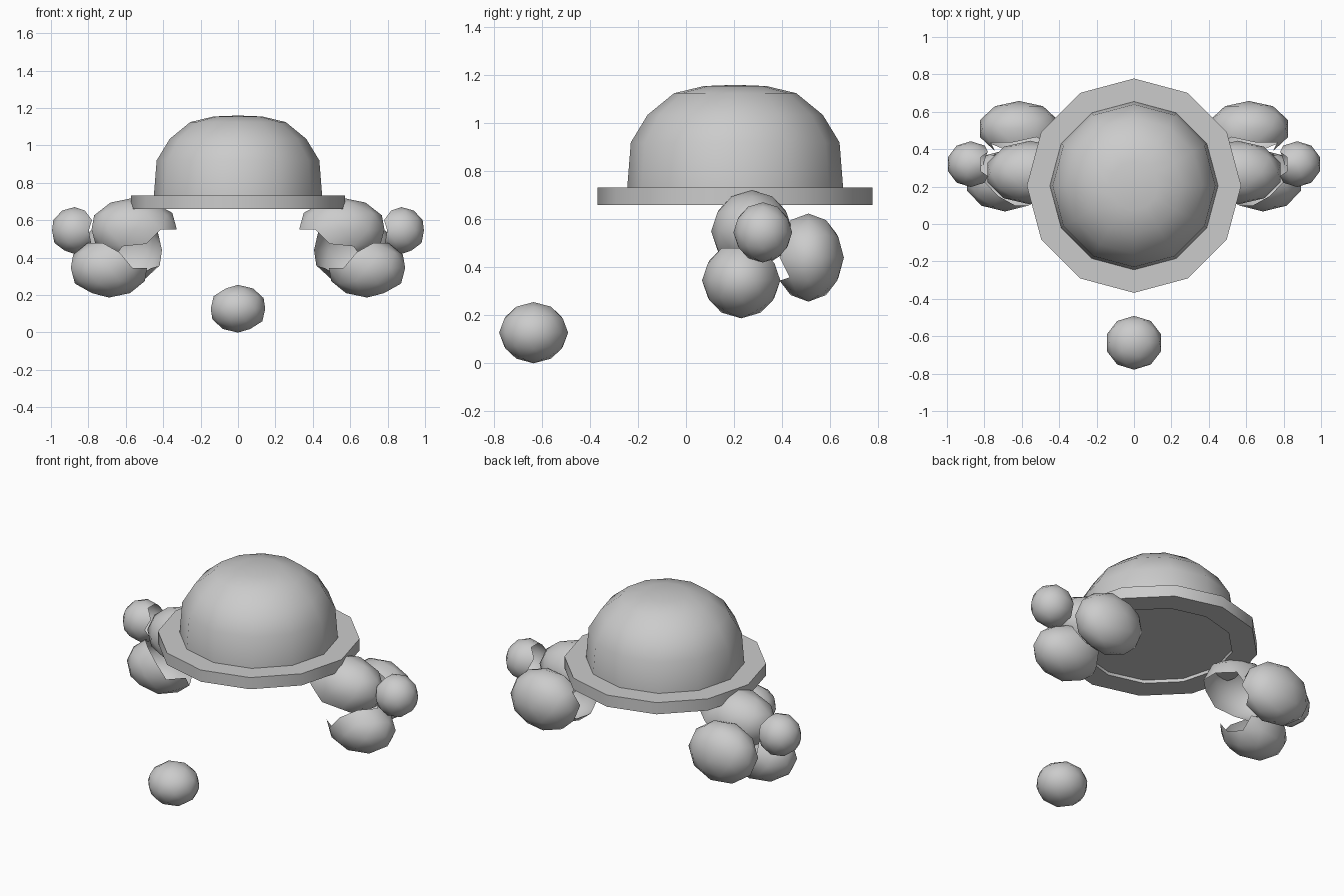
import bpy, bmesh, math
from mathutils import Vector, Matrix

if "Cube" in bpy.data.objects:
    bpy.data.objects.remove(bpy.data.objects["Cube"])


def finish(bm, name, angle):
    bmesh.ops.recalc_face_normals(bm, faces=bm.faces)
    me = bpy.data.meshes.new(name)
    bm.to_mesh(me)
    bm.free()
    ob = bpy.data.objects.new(name, me)
    bpy.context.collection.objects.link(ob)
    bpy.ops.object.select_all(action='DESELECT')
    ob.select_set(True)
    bpy.context.view_layer.objects.active = ob
    bpy.ops.object.shade_smooth_by_angle(angle=math.radians(angle))
    return ob


def lathe(name, profile, centre, sides=12, closed=False):
    """Turn a (radius, z) profile about a vertical axis."""
    bm = bmesh.new()
    vs = [bm.verts.new((centre[0], centre[1] + r, z)) for r, z in profile]
    pairs = list(zip(vs, vs[1:] + ([vs[0]] if closed else [])))
    edges = [bm.edges.new(p) for p in pairs if p[0] != p[1]]
    bmesh.ops.spin(bm, geom=vs + edges, cent=(centre[0], centre[1], 0),
                   axis=(0, 0, 1), angle=2 * math.pi, steps=sides)
    bmesh.ops.remove_doubles(bm, verts=bm.verts, dist=0.0005)
    return finish(bm, name, 40)


def puff(name, centre, radii, open_dir, limit, side):
    """Low-poly ball, left open where it faces the head and its neighbours."""
    bm = bmesh.new()
    bmesh.ops.create_icosphere(bm, subdivisions=2, radius=1.02)
    if open_dir:
        d = Vector(open_dir).normalized()
        gone = [f for f in bm.faces if f.calc_center_median().normalized().dot(d) > limit]
        bmesh.ops.delete(bm, geom=gone, context='FACES')
    bmesh.ops.transform(bm, verts=bm.verts, matrix=Matrix.Translation(centre)
                        @ Matrix.Diagonal((*radii, 1)))
    bmesh.ops.transform(bm, verts=bm.verts, matrix=Matrix.Diagonal((side, 1, 1, 1)))
    return finish(bm, name, 60)


# Hat: domed crown with a closed underside, and a flat ring brim
HAT = (0, 0.205)
lathe("hat_crown", [(0, 0.68), (0.45, 0.68), (0.45, 0.73), (0.435, 0.92), (0.365, 1.035),
                    (0.255, 1.125), (0.13, 1.155), (0, 1.16)], HAT)
lathe("hat_brim", [(0.43, 0.66), (0.573, 0.66), (0.573, 0.733), (0.43, 0.733)],
      HAT, closed=True)

# Hair puffs, mirrored left and right
puffs = [
    ("upper", (0.555, 0.275, 0.55), (0.235, 0.167, 0.167), (-0.5, 0, -0.85), 0.45),
    ("outer", (0.873, 0.32, 0.545), (0.125, 0.12, 0.123), (-1, 0, 0), 0.6),
    ("lower", (0.69, 0.23, 0.345), (0.21, 0.16, 0.155), (-0.7, 0.2, 0.7), 0.4),
    ("rear", (0.615, 0.51, 0.44), (0.215, 0.145, 0.18), (-0.3, -0.95, 0), 0.5),
]
for side, tag in ((1, "right"), (-1, "left")):
    for n, c, r, d, lim in puffs:
        puff(f"hair_puff_{n}_{tag}", c, r, d, lim, side)

# Round nose
puff("nose", (0, -0.635, 0.127), (0.15, 0.141, 0.125), None, 0, 1)
